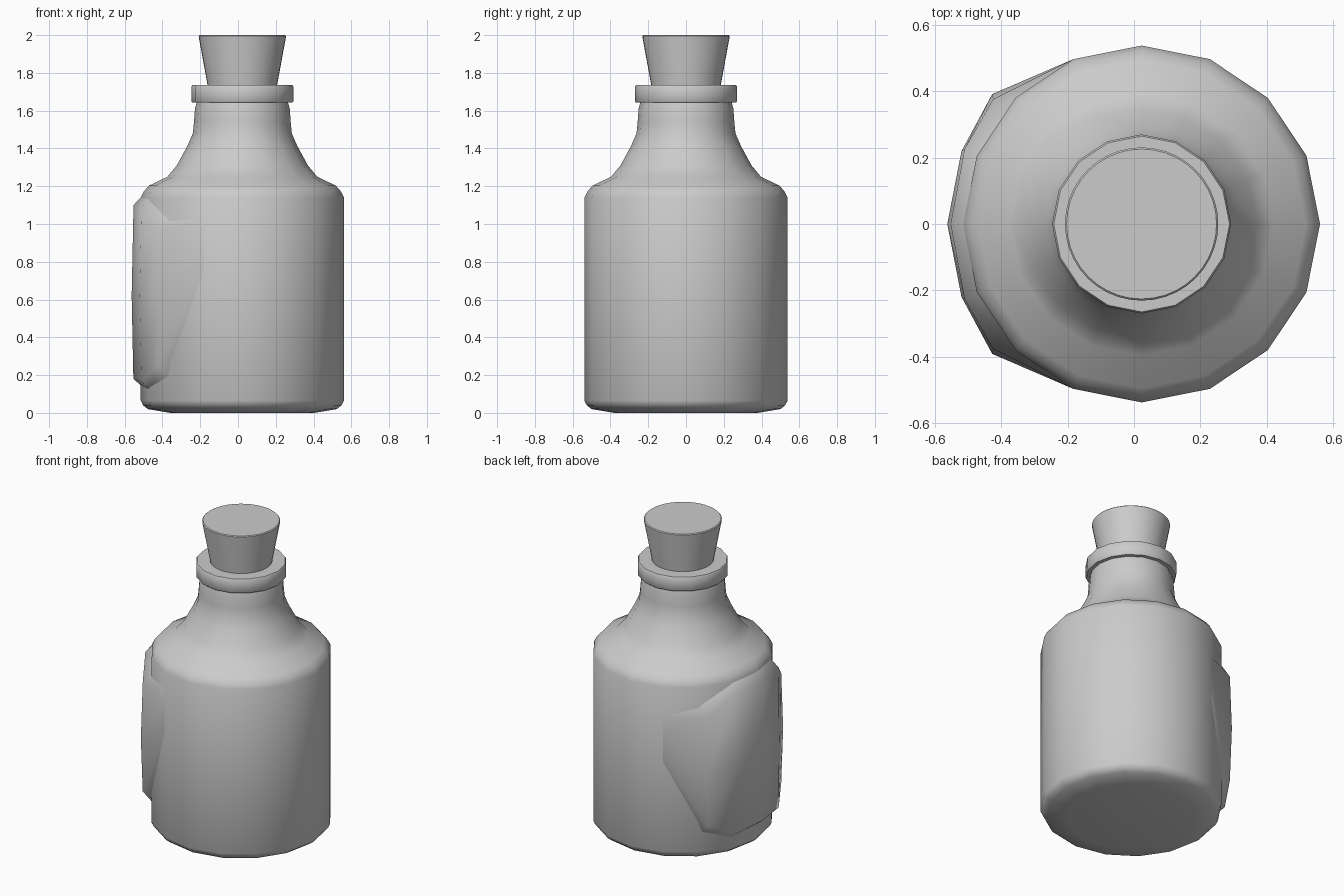
import bpy, bmesh
from math import sin, cos, pi, radians

if "Cube" in bpy.data.objects:
    bpy.data.objects.remove(bpy.data.objects["Cube"])

CX = 0.023  # bottle axis, shifted because the label bulges to -x


def finish(bm, name, angle):
    bmesh.ops.recalc_face_normals(bm, faces=bm.faces)
    me = bpy.data.meshes.new(name)
    bm.to_mesh(me)
    bm.free()
    ob = bpy.data.objects.new(name, me)
    bpy.context.collection.objects.link(ob)
    bpy.ops.object.select_all(action='DESELECT')
    ob.select_set(True)
    bpy.context.view_layer.objects.active = ob
    bpy.ops.object.shade_smooth_by_angle(angle=radians(angle))
    return ob


def lathe(name, profile, sides, angle=40):
    """Revolve (radius, z) points about the bottle axis, capping both ends."""
    bm = bmesh.new()
    rings = [[bm.verts.new((CX + r * cos(2 * pi * i / sides),
                            r * sin(2 * pi * i / sides), z))
              for i in range(sides)] for r, z in profile]
    for a, b in zip(rings, rings[1:]):
        for i in range(sides):
            j = (i + 1) % sides
            bm.faces.new((a[i], a[j], b[j], b[i]))
    bm.faces.new(rings[0][::-1])
    bm.faces.new(rings[-1])
    return finish(bm, name, angle)


# Bottle body, shoulder and neck
lathe("bottle_body", [
    (0.38, 0.0), (0.50, 0.02), (0.525, 0.04), (0.538, 0.065), (0.538, 1.14),
    (0.522, 1.172), (0.495, 1.203), (0.397, 1.25), (0.347, 1.31),
    (0.29, 1.415), (0.262, 1.48), (0.256, 1.54), (0.251, 1.61),
    (0.24, 1.65)], 16)

# Lip ring around the mouth
lathe("bottle_lip", [
    (0.24, 1.643), (0.265, 1.643), (0.27, 1.65), (0.27, 1.728),
    (0.265, 1.735), (0.18, 1.735)], 16)

# Tapered stopper
lathe("cork", [(0.178, 1.68), (0.184, 1.735), (0.23, 1.985),
               (0.231, 1.995), (0.226, 2.0)], 40)

# Raised label: half of its columns as (angle, radius, z), mirrored in y
half = [
    [(0, .53, 1.15), (0, .576, 1.10), (0, .586, .62), (0, .577, .18), (0, .53, .14)],
    [(22, .53, 1.14), (23, .58, 1.08), (22, .586, .62), (23, .58, .165), (22, .53, .12)],
    [(43, .53, 1.03), (40, .585, .96), (41, .597, .60), (40, .585, .25), (43, .53, .19)],
    [(67.5, .538, 1.03), (67.5, .538, .95), (67.5, .538, .84),
     (67.5, .538, .75), (67.5, .538, .65)],
]
columns = [[(-a, r, z) for a, r, z in c] for c in half[:0:-1]] + half
bm = bmesh.new()
grid = [[bm.verts.new((CX - r * cos(radians(a)), r * sin(radians(a)), z))
         for a, r, z in c] for c in columns]
for a, b in zip(grid, grid[1:]):
    for i in range(4):
        bm.faces.new((a[i], a[i + 1], b[i + 1], b[i]))
finish(bm, "label", 50)
